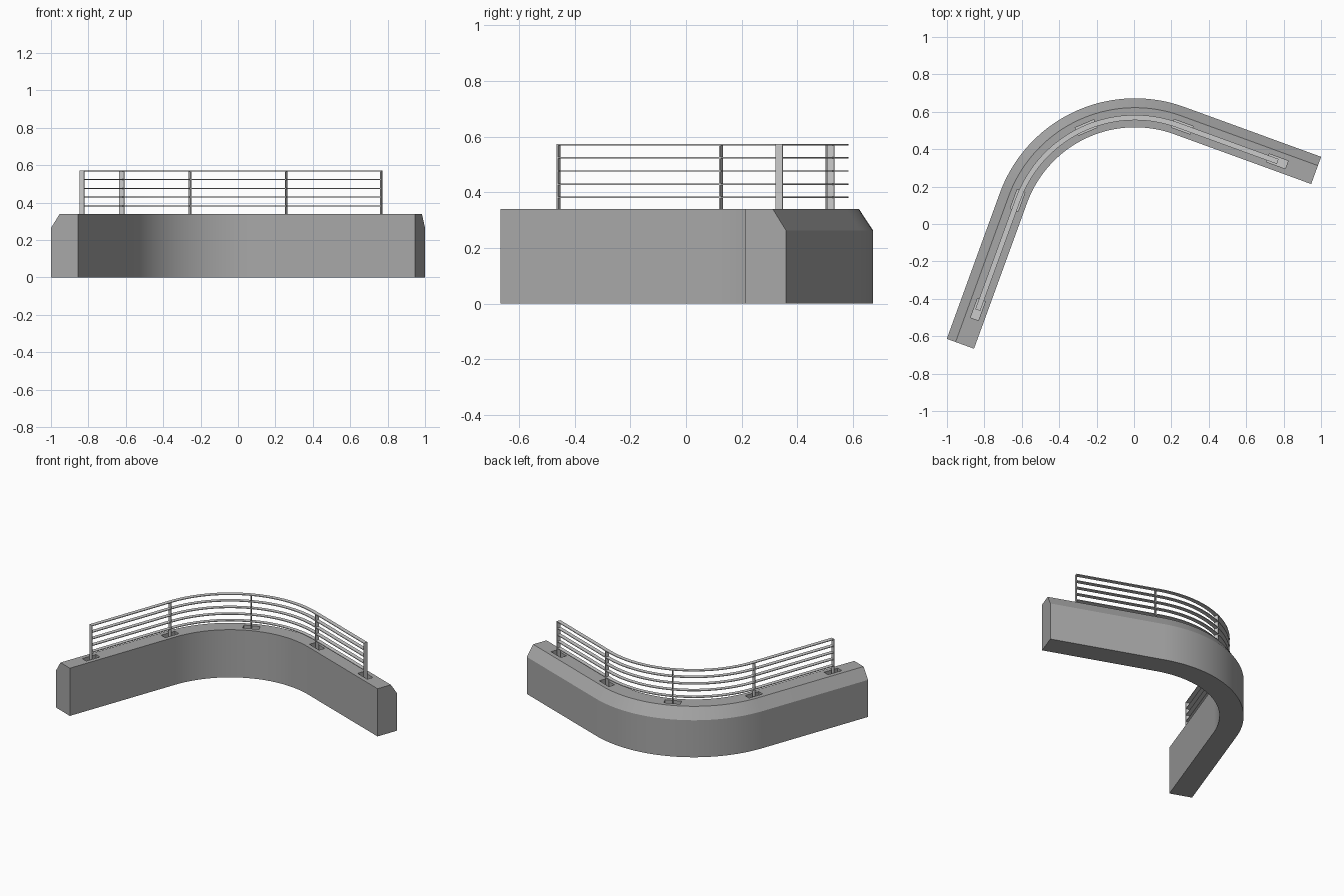
import bpy, bmesh, math
from mathutils import Vector, Matrix

if "Cube" in bpy.data.objects:
    bpy.data.objects.remove(bpy.data.objects["Cube"])

C = Vector((0.0055, -0.097))         # bend centre
R = 0.769                            # outer wall radius
W = 0.155                            # wall width
RR = 0.666                           # railing centre radius
A1, A2 = math.radians(160), math.radians(70)
L1, L2 = 0.830, 0.779                # straight leg lengths
P1, P2 = 0.626, 0.567                # railing lengths along the legs
TOP, RAIL_TOP = 0.339, 0.573
FLOOR = TOP - 0.04                   # bottom of post pockets
SEG = 36

wall_grey = bpy.data.materials.new("wall_grey")
wall_grey.diffuse_color = (0.39, 0.39, 0.39, 1)
wall_grey.use_nodes = True
wall_grey.node_tree.nodes["Principled BSDF"].inputs["Base Color"].default_value = wall_grey.diffuse_color


def radial(a):
    return Vector((math.cos(a), math.sin(a)))


def tangent(a):
    return Vector((math.sin(a), -math.cos(a)))


def stations(len1, len2):
    # (arc angle, distance along the straight leg)
    s = [(A1, -len1)]
    s += [(A1 + (A2 - A1) * i / SEG, 0.0) for i in range(SEG + 1)]
    return s + [(A2, len2)]


def smooth(ob):
    bpy.ops.object.select_all(action='DESELECT')
    ob.select_set(True)
    bpy.context.view_layer.objects.active = ob
    bpy.ops.object.shade_smooth_by_angle(angle=math.radians(25))


def finish(bm, name):
    bmesh.ops.recalc_face_normals(bm, faces=bm.faces)
    me = bpy.data.meshes.new(name)
    bm.to_mesh(me)
    bm.free()
    ob = bpy.data.objects.new(name, me)
    bpy.context.collection.objects.link(ob)
    return ob


def sweep(name, profile, len1, len2):
    # profile points are (radius, z)
    bm = bmesh.new()
    rings = []
    for a, d in stations(len1, len2):
        ring = []
        for r, z in profile:
            p = C + radial(a) * r + tangent(a) * d
            ring.append(bm.verts.new((p.x, p.y, z)))
        rings.append(ring)
    n = len(profile)
    for r0, r1 in zip(rings, rings[1:]):
        for i in range(n):
            j = (i + 1) % n
            bm.faces.new((r0[i], r0[j], r1[j], r1[i]))
    bm.faces.new(rings[0])
    bm.faces.new(rings[-1])
    return finish(bm, name)


def add_box(bm, a, d, along, across, z0, z1):
    p = C + radial(a) * RR + tangent(a) * d
    m = (Matrix.Translation((p.x, p.y, (z0 + z1) / 2))
         @ Matrix.Rotation(a, 4, 'Z')
         @ Matrix.Diagonal((across, along, z1 - z0, 1)))
    bmesh.ops.create_cube(bm, size=1, matrix=m)


def box(name, *args):
    bm = bmesh.new()
    add_box(bm, *args)
    return finish(bm, name)


# Post positions: ends, start of bend, mid bend and end of bend
posts = [(A1, -P1), (A1, -0.005), ((A1 + A2) / 2 - 0.033, 0), (A2, 0.026), (A2, P2)]

# Curved wall with chamfered outer top edge
wall = sweep("wall", [(R - W, 0), (R, 0), (R, 0.263), (R - 0.05, TOP), (R - W, TOP)],
             L1, L2)
wall.data.materials.append(wall_grey)

# Pockets cut into the wall top around each post
bm = bmesh.new()
for a, d in posts:
    add_box(bm, a, d, 0.108, 0.045, FLOOR, TOP + 0.05)
cutter = finish(bm, "pocket_cutter")
cutter.data.materials.append(wall_grey)
cutter.hide_render = True
mod = wall.modifiers.new("pockets", 'BOOLEAN')
mod.operation = 'DIFFERENCE'
mod.solver = 'EXACT'
mod.object = cutter
bpy.context.view_layer.objects.active = wall
bpy.ops.object.modifier_apply(modifier=mod.name)
bpy.data.objects.remove(cutter)
smooth(wall)

# Five flat rails
for i in range(5):
    z = RAIL_TOP - 0.047 * i
    smooth(sweep(f"rail_{i + 1}", [(RR - 0.014, z - 0.005), (RR + 0.014, z - 0.005),
                                   (RR + 0.014, z), (RR - 0.014, z)], P1, P2))

# Flat posts standing on base plates in the pockets
for i, (a, d) in enumerate(posts):
    box(f"post_{i + 1}", a, d, 0.005, 0.028, FLOOR, RAIL_TOP)
    box(f"base_plate_{i + 1}", a, d, 0.106, 0.043, FLOOR - 0.002, FLOOR + 0.003)
